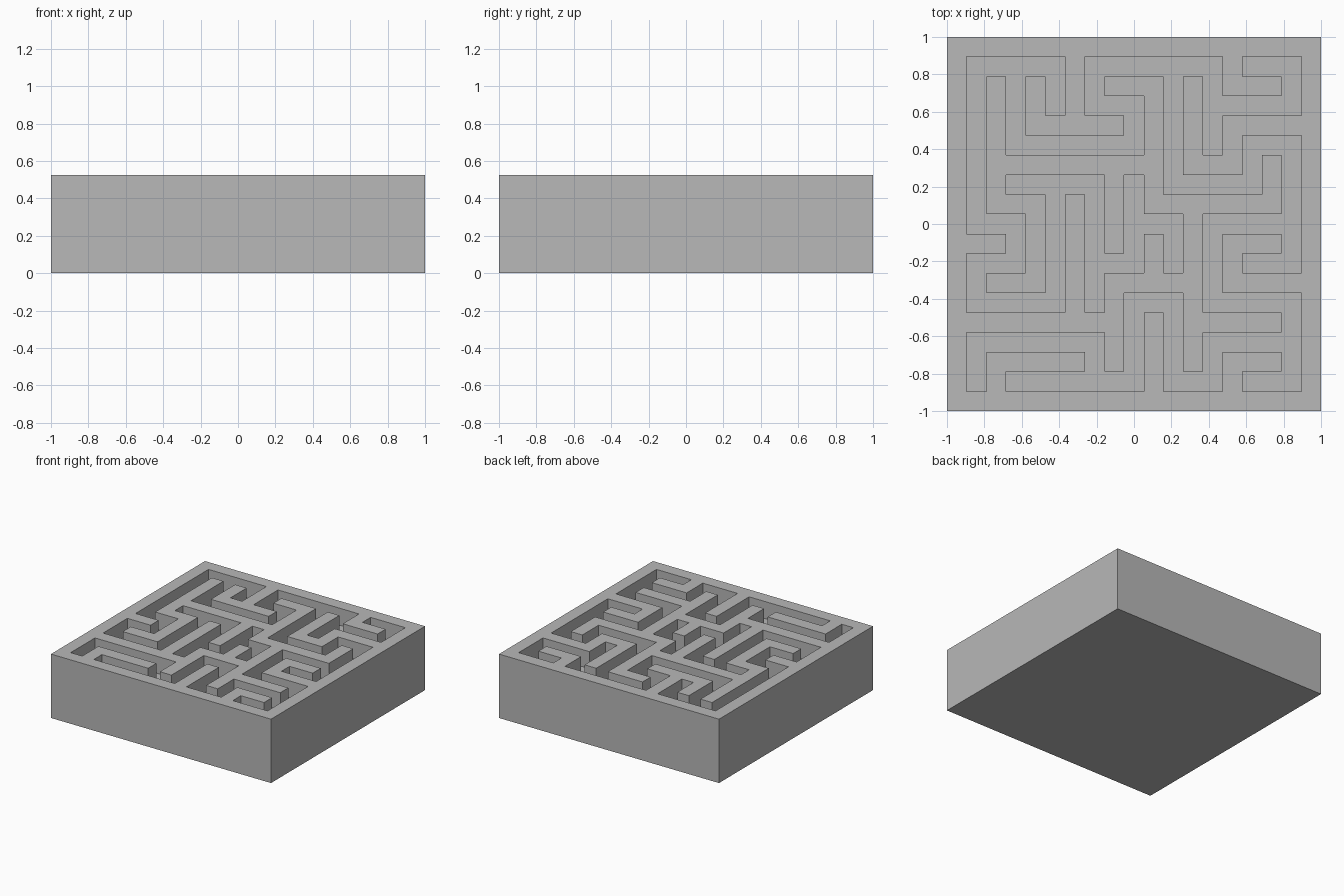
import bpy
import bmesh

if "Cube" in bpy.data.objects:
    bpy.data.objects.remove(bpy.data.objects["Cube"])

N = 19                 # cells per side
CELL = 2 / N
TOP = 0.525            # height of the wall tops
FLOOR = TOP - 0.14     # height of the corridor floor

# Corridors along x as (row, first column, last column), rows counted from the back
ACROSS = [(1, 1, 5), (1, 7, 13), (1, 15, 17), (3, 7, 9), (3, 13, 17),
          (5, 3, 9), (5, 15, 17), (7, 3, 7), (7, 11, 15), (9, 1, 3),
          (9, 9, 11), (9, 13, 17), (11, 1, 3), (11, 7, 9), (11, 15, 17),
          (13, 1, 5), (13, 9, 11), (13, 13, 17), (15, 1, 7), (15, 13, 17),
          (17, 3, 9), (17, 11, 13), (17, 15, 17)]
# Corridors along y as (column, first row, last row)
ALONG = [(1, 1, 9), (1, 11, 13), (1, 15, 17), (3, 1, 5), (3, 9, 11),
         (5, 1, 3), (5, 7, 13), (7, 1, 3), (7, 7, 13), (7, 15, 17),
         (9, 3, 5), (9, 7, 11), (9, 13, 17), (11, 1, 7), (11, 9, 11),
         (11, 13, 17), (13, 1, 5), (13, 9, 13), (13, 15, 17),
         (15, 5, 7), (17, 1, 3), (17, 5, 11), (17, 13, 17)]

corridor = {(c, r) for r, a, b in ACROSS for c in range(a, b + 1)}
corridor |= {(c, r) for c, a, b in ALONG for r in range(a, b + 1)}


def height(c, r):
    if not (0 <= c < N and 0 <= r < N):
        return 0.0
    return FLOOR if (c, r) in corridor else TOP


bm = bmesh.new()


def quad(*points):
    """Face from grid corners (column, row, z)."""
    return bm.faces.new([bm.verts.new((c * CELL - 1, 1 - r * CELL, z))
                         for c, r, z in points])


for c in range(N):
    for r in range(N):
        h = height(c, r)
        # Corners run anticlockwise seen from above
        ring = [(c, r + 1), (c + 1, r + 1), (c + 1, r), (c, r)]
        beside = [(c, r + 1), (c + 1, r), (c, r - 1), (c - 1, r)]
        quad(*[(x, y, h) for x, y in ring])                # wall top or floor
        quad(*[(x, y, 0) for x, y in reversed(ring)])      # underside
        for k in range(4):                                 # upright sides
            low = height(*beside[k])
            if low < h:
                p, q = ring[k], ring[(k + 1) % 4]
                quad((*p, low), (*q, low), (*q, h), (*p, h))

bmesh.ops.remove_doubles(bm, verts=bm.verts[:], dist=1e-4)

# Merge the flat upright sides and the underside into large faces
bm.normal_update()
flat = [e for e in bm.edges if all(f.normal.z < 0.5 for f in e.link_faces)]
bmesh.ops.dissolve_limit(bm, angle_limit=0.01, verts=[], edges=flat)

mesh = bpy.data.meshes.new("maze_block")
bm.to_mesh(mesh)
bm.free()

grey = bpy.data.materials.new("light grey")
grey.diffuse_color = (0.48, 0.48, 0.48, 1)
grey.use_nodes = True
grey.node_tree.nodes["Principled BSDF"].inputs["Base Color"].default_value = grey.diffuse_color
mesh.materials.append(grey)

maze = bpy.data.objects.new("maze_block", mesh)
bpy.context.collection.objects.link(maze)
